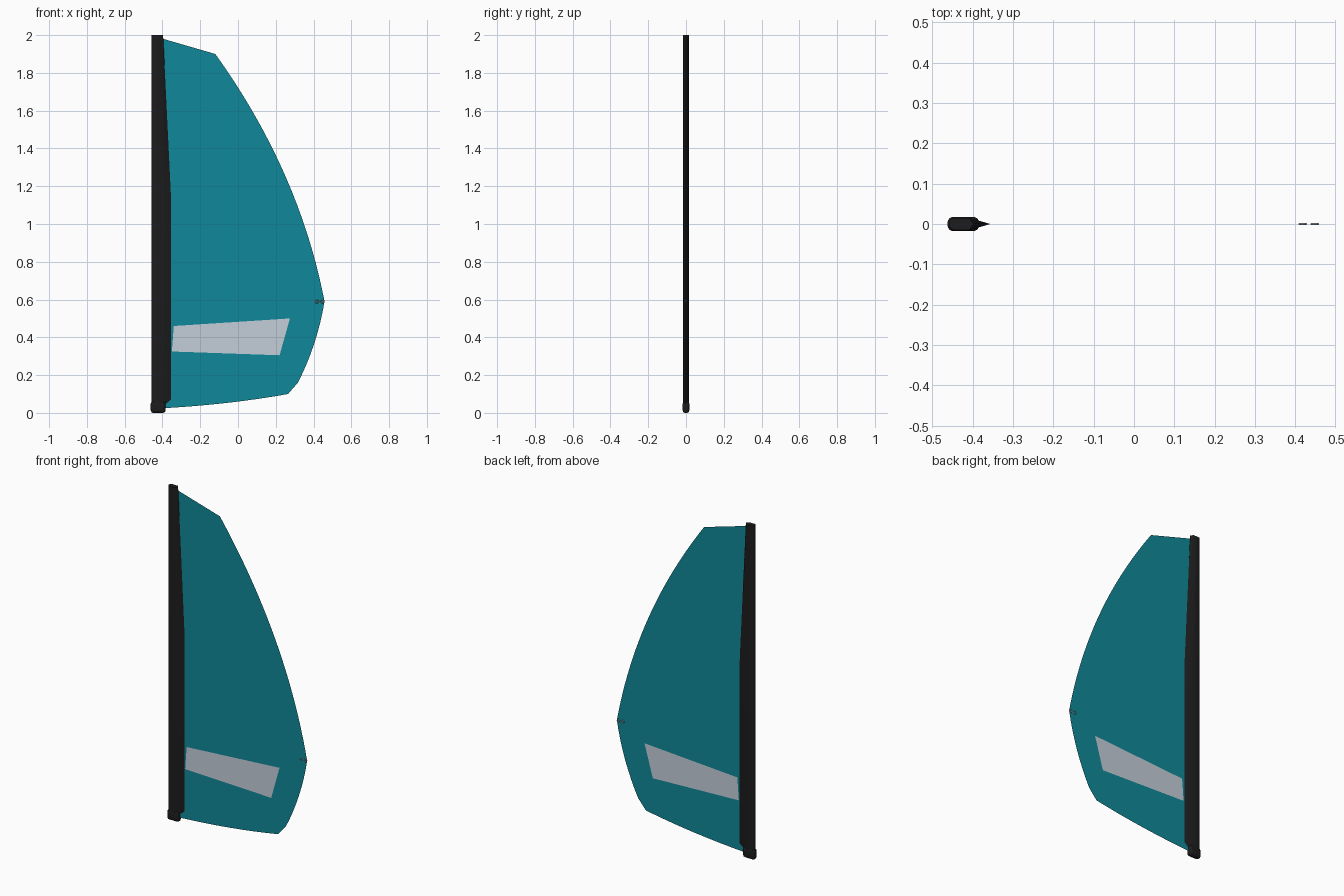
import bpy, bmesh, math
from mathutils import Vector

if "Cube" in bpy.data.objects:
    bpy.data.objects.remove(bpy.data.objects["Cube"])


def material(name, rgb):
    m = bpy.data.materials.new(name)
    m.diffuse_color = (*rgb, 1)
    m.use_nodes = True
    m.node_tree.nodes["Principled BSDF"].inputs["Base Color"].default_value = m.diffuse_color
    return m


TEAL = material("teal cloth", (0.005, 0.25, 0.32))
CLEAR = material("pale window film", (0.55, 0.62, 0.70))
BLACK = material("black sleeve", (0.012, 0.012, 0.013))
METAL = material("eyelet grey", (0.3, 0.32, 0.34))


def finish(bm, name, mats, smooth=None):
    me = bpy.data.meshes.new(name)
    bm.to_mesh(me)
    bm.free()
    ob = bpy.data.objects.new(name, me)
    bpy.context.collection.objects.link(ob)
    for m in mats:
        me.materials.append(m)
    if smooth:
        bpy.ops.object.select_all(action='DESELECT')
        ob.select_set(True)
        bpy.context.view_layer.objects.active = ob
        bpy.ops.object.shade_smooth_by_angle(angle=math.radians(smooth))
    return ob


def bezier(a, c, b, n):
    a, b, c = Vector(a), Vector(b), Vector(c)
    return [a * (1 - t) ** 2 + c * 2 * t * (1 - t) + b * t * t
            for t in (i / n for i in range(n + 1))]


# Sail: one flat cloth with the window filled into its own opening
outline = [Vector((-0.43, 1.99))]
outline += bezier((-0.12, 1.90), (0.325, 1.28), (0.458, 0.59), 24)
outline += bezier((0.458, 0.59), (0.42, 0.36), (0.317, 0.16), 8)[1:]
outline += bezier((0.265, 0.10), (-0.04, 0.045), (-0.39, 0.025), 8)
outline += [Vector((-0.43, 0.025))]
window = [(-0.34, 0.46), (0.275, 0.50), (0.22, 0.305), (-0.35, 0.325)]
bm = bmesh.new()


def loop(points):
    vs = [bm.verts.new((p[0], 0, p[1])) for p in points]
    return vs, [bm.edges.new((v, vs[(i + 1) % len(vs)])) for i, v in enumerate(vs)]


_, outer = loop(outline)
pane, inner = loop(window)
bmesh.ops.triangle_fill(bm, edges=outer + inner, use_beauty=True, normal=(0, -1, 0))
# the pane takes the second colour
pane_face = bm.faces.get(pane) or bm.faces.new(pane)
pane_face.material_index = 1
bmesh.ops.recalc_face_normals(bm, faces=bm.faces)
finish(bm, "sail", [TEAL, CLEAR])


# Luff sleeve: rounded nose, flat sides, wedge tapering aft on to the cloth
def section(aft):
    r, nose, shoulder = 0.015, -0.443, -0.408
    pts = [(aft, 0), (shoulder, r)]
    pts += [(nose - 0.015 * math.sin(math.pi * i / 8), r * math.cos(math.pi * i / 8))
            for i in range(9)]
    return pts + [(shoulder, -r)]


bm = bmesh.new()
rings = []
for z, aft in [(0.045, -0.385), (0.07, -0.356), (1.17, -0.356), (1.99, -0.396), (2.0, -0.397)]:
    rings.append([bm.verts.new((x, y, z)) for x, y in section(aft)])
for a, b in zip(rings, rings[1:]):
    for i in range(len(a)):
        j = (i + 1) % len(a)
        bm.faces.new((a[i], a[j], b[j], b[i]))
bm.faces.new(rings[0])
bm.faces.new(rings[-1])
bmesh.ops.recalc_face_normals(bm, faces=bm.faces)
finish(bm, "luff_sleeve", [BLACK], 30)

# Mast foot: rounded block at the bottom of the sleeve
bm = bmesh.new()
bmesh.ops.create_cube(bm, size=1)
for v in bm.verts:
    v.co = Vector((v.co.x * 0.078 - 0.423, v.co.y * 0.035, v.co.z * 0.062 + 0.031))
bmesh.ops.bevel(bm, geom=list(bm.edges), offset=0.014, segments=4, profile=0.5, affect='EDGES')
finish(bm, "mast_foot", [BLACK], 40)

# Clew eyelets: two small rings at the outer corner
for n, x in enumerate((0.418, 0.448)):
    bpy.ops.mesh.primitive_torus_add(location=(x, 0, 0.59), rotation=(math.pi / 2, 0, 0),
                                     major_radius=0.008, minor_radius=0.0025,
                                     major_segments=20, minor_segments=8)
    ob = bpy.context.object
    ob.name = f"clew_eyelet_{n + 1}"
    ob.data.materials.append(METAL)
    bpy.ops.object.shade_smooth_by_angle(angle=math.radians(60))
